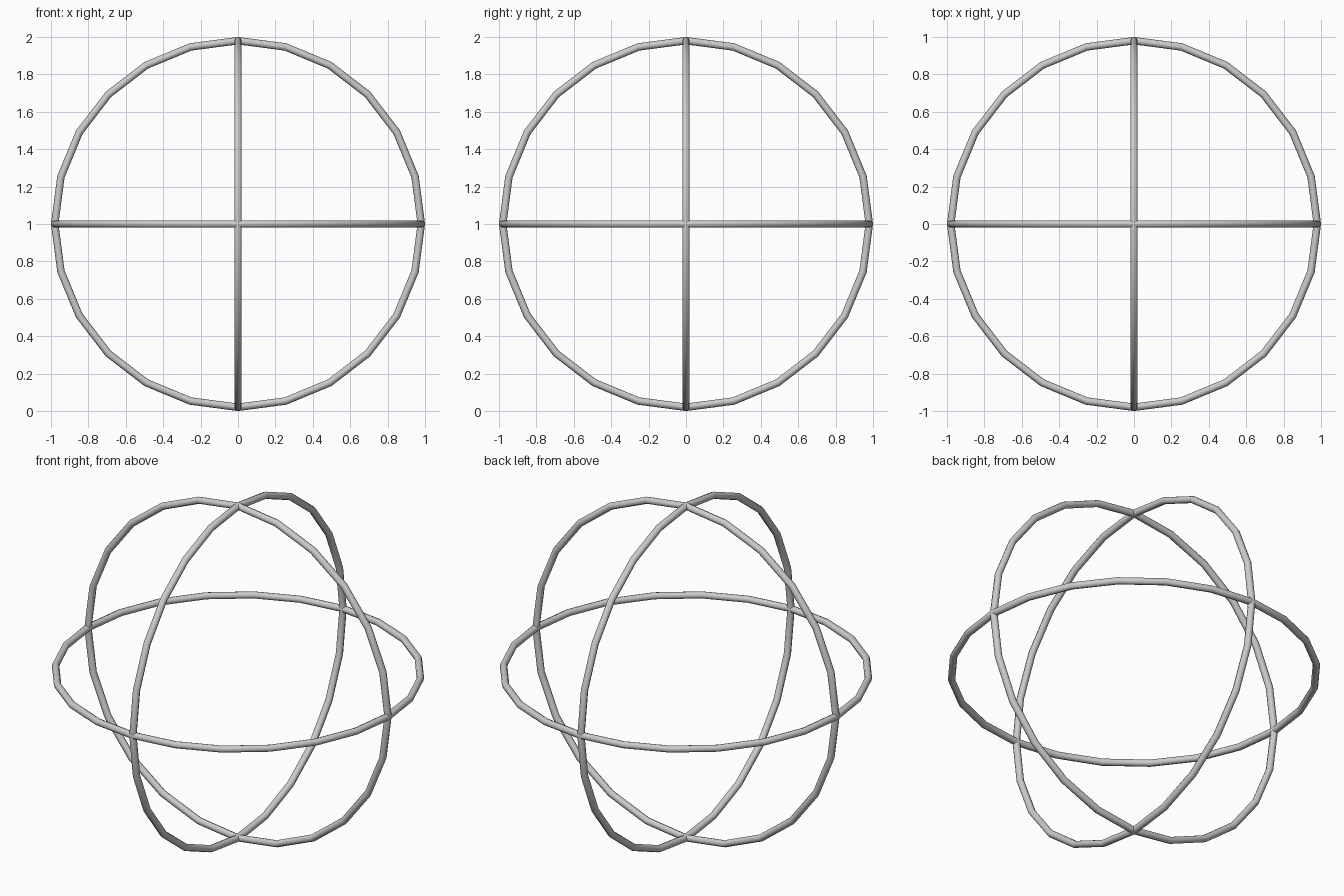
import bpy
from math import pi

if "Cube" in bpy.data.objects:
    bpy.data.objects.remove(bpy.data.objects["Cube"])

THICK = 0.02          # tube radius
RADIUS = 1 - THICK    # ring centre-line radius


def ring(name, rotation):
    bpy.ops.mesh.primitive_torus_add(
        major_segments=24, minor_segments=8,
        major_radius=RADIUS, minor_radius=THICK,
        location=(0, 0, 1), rotation=rotation)
    obj = bpy.context.object
    obj.name = name
    bpy.ops.object.shade_smooth()


# Three perpendicular hoops sharing one centre
ring("horizontal_ring", (0, 0, 0))
ring("front_facing_ring", (pi / 2, 0, 0))
ring("side_facing_ring", (0, pi / 2, 0))
